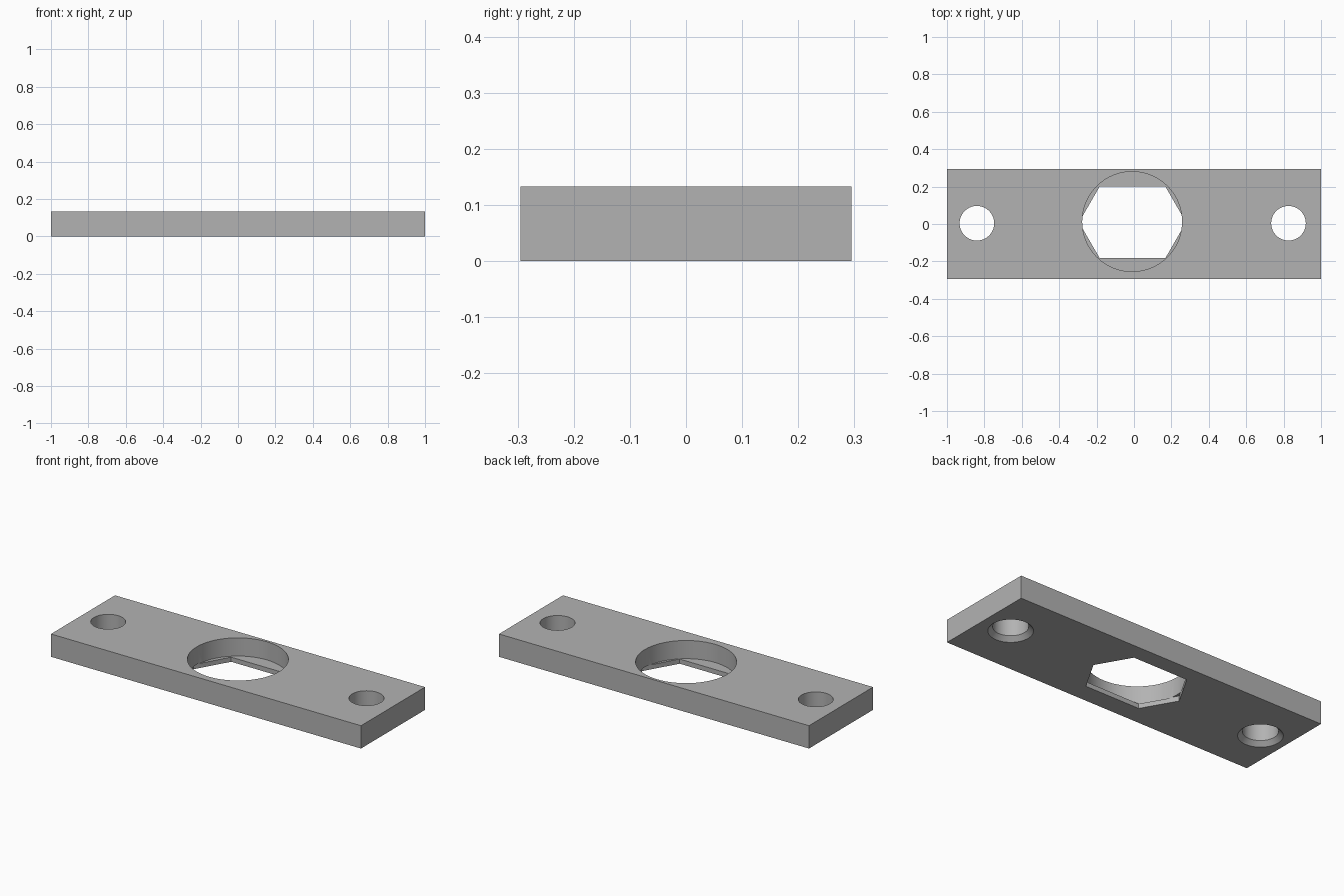
import bpy, bmesh, math

if "Cube" in bpy.data.objects:
    bpy.data.objects.remove(bpy.data.objects["Cube"])

TOP = 0.133

grey = bpy.data.materials.new("plain grey")
grey.diffuse_color = (0.45, 0.45, 0.45, 1)
grey.use_nodes = True
grey.node_tree.nodes["Principled BSDF"].inputs["Base Color"].default_value = grey.diffuse_color


def loft(name, rings):
    """Closed solid through a stack of rings with equal point counts."""
    bm = bmesh.new()
    loops = [[bm.verts.new(p) for p in ring] for ring in rings]
    n = len(loops[0])
    for a, b in zip(loops, loops[1:]):
        for i in range(n):
            j = (i + 1) % n
            bm.faces.new((a[i], a[j], b[j], b[i]))
    bm.faces.new(loops[0][::-1])
    bm.faces.new(loops[-1])
    bmesh.ops.recalc_face_normals(bm, faces=bm.faces)
    mesh = bpy.data.meshes.new(name)
    bm.to_mesh(mesh)
    bm.free()
    mesh.materials.append(grey)
    obj = bpy.data.objects.new(name, mesh)
    bpy.context.collection.objects.link(obj)
    return obj


def circle(x, y, z, r, n=64):
    return [(x + r * math.cos(2 * math.pi * i / n),
             y + r * math.sin(2 * math.pi * i / n), z) for i in range(n)]


def outline(points, x, y, z):
    return [(x + px, y + py, z) for px, py in points]


# Flat bar
rect = [(-1, -0.295), (1, -0.295), (1, 0.295), (-1, 0.295)]
plate = loft("plate", [outline(rect, 0, 0, 0), outline(rect, 0, 0, TOP)])

# Round pocket from the top
cutters = [loft("round_pocket_cutter",
                [circle(-0.01, 0.013, 0.027, 0.267), circle(-0.01, 0.013, 0.2, 0.267)])]

# Stretched hexagonal opening through the thin floor
hexagon = [(0.286, 0), (0.176, 0.191), (-0.176, 0.191),
           (-0.286, 0), (-0.176, -0.191), (0.176, -0.191)]
cutters.append(loft("hex_opening_cutter",
                    [outline(hexagon, -0.008, 0.009, z) for z in (-0.05, 0.03)]))

# Screw holes, countersunk from below
for side, x in (("left", -0.84), ("right", 0.826)):
    cutters.append(loft(side + "_screw_hole_cutter", [
        circle(x, 0.004, -0.025, 0.1415), circle(x, 0.004, 0.025, 0.0925),
        circle(x, 0.004, 0.2, 0.0925)]))

for cutter in cutters:
    mod = plate.modifiers.new(cutter.name, "BOOLEAN")
    mod.operation = "DIFFERENCE"
    mod.solver = "EXACT"
    mod.object = cutter
    cutter.hide_render = True

# Bake the cuts, then smooth the round walls only
bpy.context.view_layer.objects.active = plate
plate.select_set(True)
for mod in list(plate.modifiers):
    bpy.ops.object.modifier_apply(modifier=mod.name)
for cutter in cutters:
    bpy.data.objects.remove(cutter)
bpy.ops.object.shade_smooth_by_angle(angle=math.radians(25))
